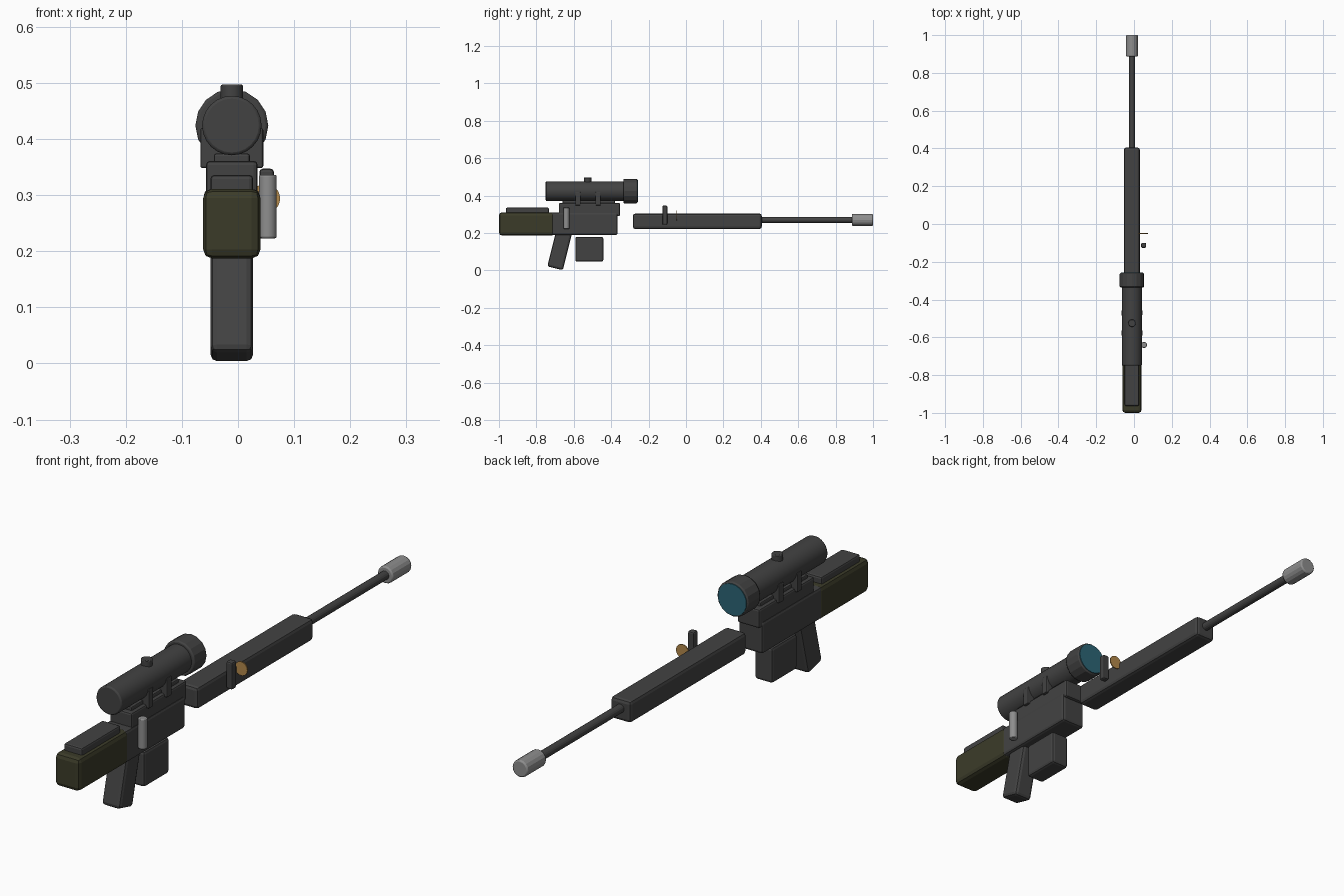
import bpy
from math import radians

cube = bpy.data.objects.get("Cube")
if cube:
    bpy.data.objects.remove(cube, do_unlink=True)

AXIS = -0.011  # centreline of the body in x


def material(name, rgb):
    m = bpy.data.materials.new(name)
    m.use_nodes = True
    m.diffuse_color = (*rgb, 1)
    bsdf = next(n for n in m.node_tree.nodes if n.type == "BSDF_PRINCIPLED")
    bsdf.inputs["Base Color"].default_value = (*rgb, 1)
    return m


DARK = material("dark_gunmetal", (0.055, 0.055, 0.055))
OLIVE = material("olive", (0.044, 0.044, 0.022))
STEEL = material("light_steel", (0.27, 0.27, 0.27))
GLASS = material("teal_glass", (0.025, 0.13, 0.18))
BRASS = material("brass", (0.45, 0.25, 0.07))


def finish(name, mat, bevel):
    ob = bpy.context.object
    ob.name = ob.data.name = name
    ob.data.materials.append(mat)
    if bevel:
        mod = ob.modifiers.new("Bevel", "BEVEL")
        mod.width = bevel
        mod.segments = 2
        mod.limit_method = "ANGLE"
        mod.angle_limit = radians(40)
    return ob


def box(name, mat, width, y, z, x=AXIS, bevel=0.01):
    """Bevelled block from its width and its y and z ranges."""
    bpy.ops.mesh.primitive_cube_add(
        size=1, location=(x, sum(y) / 2, sum(z) / 2))
    ob = bpy.context.object
    ob.scale = (width, y[1] - y[0], z[1] - z[0])
    bpy.ops.object.transform_apply(location=False, rotation=False, scale=True)
    return finish(name, mat, bevel)


def rod(name, mat, radius, y, z, x=AXIS, sides=24, bevel=0.005):
    """Cylinder along y."""
    bpy.ops.mesh.primitive_cylinder_add(
        vertices=sides, radius=radius, depth=y[1] - y[0],
        location=(x, sum(y) / 2, z), rotation=(radians(90), 0, 0))
    bpy.ops.object.shade_smooth_by_angle(angle=radians(20))
    return finish(name, mat, bevel)


def post(name, mat, radius, y, z, x=AXIS, sides=16, bevel=0.003):
    """Cylinder along z."""
    bpy.ops.mesh.primitive_cylinder_add(
        vertices=sides, radius=radius, depth=z[1] - z[0],
        location=(x, y, sum(z) / 2))
    bpy.ops.object.shade_smooth_by_angle(angle=radians(25))
    return finish(name, mat, bevel)


# Stock and receiver
box("stock", OLIVE, 0.102, (-1.0, -0.70), (0.187, 0.311), bevel=0.016)
box("cheek_rest", DARK, 0.076, (-0.963, -0.733), (0.30, 0.336), bevel=0.007)
box("receiver", DARK, 0.1, (-0.722, -0.365), (0.19, 0.31))
box("upper_receiver", DARK, 0.092, (-0.68, -0.353), (0.29, 0.361), bevel=0.007)
box("scope_rail", DARK, 0.064, (-0.66, -0.38), (0.35, 0.374), bevel=0.004)

# Grip and magazine
grip = box("grip", DARK, 0.076, (-0.714, -0.628), (0.008, 0.248), bevel=0.012)
grip.rotation_euler.x = radians(-14)
box("magazine", DARK, 0.074, (-0.592, -0.442), (0.047, 0.18), bevel=0.01)

# Scope
SCOPE_Z = 0.424
rod("scope_tube", DARK, 0.053, (-0.75, -0.32), SCOPE_Z)
rod("scope_bell", DARK, 0.065, (-0.335, -0.26), SCOPE_Z, sides=16)
rod("scope_lens", GLASS, 0.059, (-0.264, -0.257), SCOPE_Z, bevel=0)
post("scope_knob", DARK, 0.02, -0.525, (0.45, 0.497))
for name, y in (("rear_mount", -0.578), ("front_mount", -0.47)):
    box(name, DARK, 0.112, (y - 0.014, y + 0.014), (0.348, 0.42), bevel=0.004)

# Bolt handle, side peg and brass disc on the left side
post("bolt_handle", STEEL, 0.016, -0.64, (0.223, 0.336), x=0.053)
box("side_peg", DARK, 0.026, (-0.126, -0.1), (0.245, 0.347), x=0.051, bevel=0.006)
rod("brass_disc", BRASS, 0.026, (-0.052, -0.048), 0.294, x=0.049, bevel=0)

# Handguard, barrel and muzzle
box("handguard", DARK, 0.084, (-0.284, 0.405), (0.222, 0.304), bevel=0.012)
rod("barrel", DARK, 0.016, (0.39, 0.9), 0.27, sides=16, bevel=0)
rod("muzzle", STEEL, 0.032, (0.887, 1.0), 0.27, sides=16)
